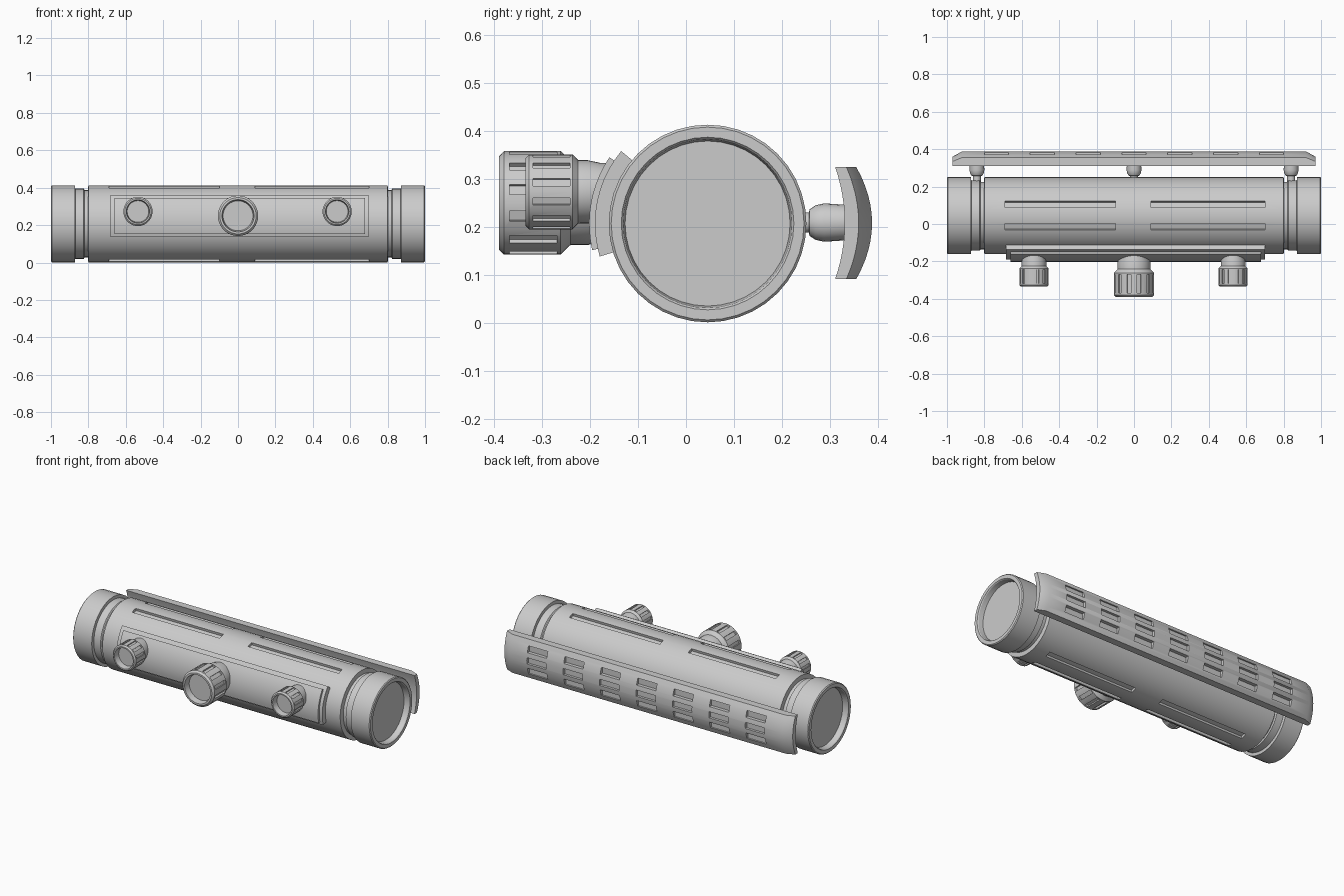
import bpy, bmesh, math
from math import sin, cos, pi, radians
from mathutils import Vector

if "Cube" in bpy.data.objects:
    bpy.data.objects.remove(bpy.data.objects["Cube"])

CY, CZ, R = 0.045, 0.207, 0.206      # main tube axis and radius


def loft(bm, sections):
    """Bridge a list of equal-length point loops and cap both ends."""
    rings = [[bm.verts.new(p) for p in s] for s in sections]
    for a, b in zip(rings, rings[1:]):
        for i in range(len(a)):
            j = (i + 1) % len(a)
            bm.faces.new((a[i], a[j], b[j], b[i]))
    bm.faces.new(rings[0])
    bm.faces.new(rings[-1])


def make(name, solids, smooth=30):
    """Object from one or more lofted solids."""
    bm = bmesh.new()
    for s in solids:
        loft(bm, s)
    bmesh.ops.recalc_face_normals(bm, faces=bm.faces)
    me = bpy.data.meshes.new(name)
    bm.to_mesh(me)
    bm.free()
    ob = bpy.data.objects.new(name, me)
    bpy.context.collection.objects.link(ob)
    shade(ob, smooth)
    return ob


def shade(ob, angle=30):
    bpy.ops.object.select_all(action='DESELECT')
    ob.select_set(True)
    bpy.context.view_layer.objects.active = ob
    bpy.ops.object.shade_smooth_by_angle(angle=radians(angle))


def carve(ob, solids):
    """Cut solids out of an object, then drop the cutter."""
    cutter = make("cutter", solids)
    cutter.hide_render = True
    mod = ob.modifiers.new("cut", 'BOOLEAN')
    mod.operation, mod.solver, mod.object = 'DIFFERENCE', 'EXACT', cutter
    bpy.context.view_layer.objects.active = ob
    bpy.ops.object.modifier_apply(modifier=mod.name)
    bpy.data.objects.remove(cutter)
    shade(ob)


def turn_x(profile, n):
    """Rings around the tube axis from (x, radius) pairs."""
    return [[(x, CY + r * cos(2 * pi * i / n), CZ + r * sin(2 * pi * i / n))
             for i in range(n)] for x, r in profile]


def turn_y(profile, x, z, n):
    """Rings around a y axis from (y, radius) pairs."""
    return [[(x + r * cos(2 * pi * i / n), y, z + r * sin(2 * pi * i / n))
             for i in range(n)] for y, r in profile]


def sector(x0, x1, r0, r1, a0, a1, n):
    """Curved slab coaxial with the tube, angles in degrees from +y."""
    angs = [radians(a0 + (a1 - a0) * i / n) for i in range(n + 1)]
    pts = [(CY + r1 * cos(a), CZ + r1 * sin(a)) for a in angs]
    pts += [(CY + r0 * cos(a), CZ + r0 * sin(a)) for a in reversed(angs)]
    return [[(x, y, z) for y, z in pts] for x in (x0, x1)]


def box(x0, x1, y0, y1, z0, z1):
    return [[(x, y0, z0), (x, y1, z0), (x, y1, z1), (x, y0, z1)] for x in (x0, x1)]


# Main tube: recessed ends, stepped grooves beside the end collars
half = [(-0.965, 0.172), (-0.995, 0.176), (-1.0, 0.180), (-1.0, 0.201), (-0.995, R),
        (-0.872, R), (-0.87, 0.188), (-0.825, 0.188), (-0.82, 0.180),
        (-0.803, 0.180), (-0.80, R)]
tube = make("tube_body", [turn_x(half + [(-x, r) for x, r in reversed(half)], 40)])

# Long slots along the top and bottom of the tube
carve(tube, [sector(x0, x1, 0.190, 0.225, a - 5, a + 5, 2)
             for x0, x1 in ((-0.69, -0.10), (0.09, 0.70))
             for a in (73, 107, 253, 287)])

# Front control plate in two layers
make("control_plate_base", [sector(-0.685, 0.70, 0.19, 0.235, 140, 197, 10)])
make("control_plate_top", [sector(-0.66, 0.68, 0.20, 0.247, 146, 193, 10)])


def knob(name, x, z, r, y0, y1, neck):
    """Dial with domed neck, chamfered grip, dished face and grip notches."""
    c = r * 0.1
    prof = [(-0.15, neck * 0.9), (-0.18, neck * 0.92), (-0.205, neck), (y0 + 0.004, neck),
            (y0, r - 1.5 * c), (y0 - 1.5 * c, r), (y1 + c, r), (y1, r - c),
            (y1, r * 0.80), (y1 + 0.035, r * 0.74)]
    ob = make(name, [turn_y(prof, x, z, 36)])
    cuts = []
    for k in range(12):
        a = 2 * pi * (k + 0.5) / 12
        out, side = Vector((cos(a), 0, sin(a))), Vector((-sin(a), 0, cos(a)))
        w = r * 0.10
        cuts.append([[Vector((x, y, z)) + out * d * r + side * s * w
                      for d, s in ((0.9, -1), (1.2, -1), (1.2, 1), (0.9, 1))]
                     for y in (y0 - r * 0.22, y1 + r * 0.2)])
    carve(ob, cuts)


knob("large_knob", 0, 0.25, 0.108, -0.245, -0.39, 0.088)
for side, x in (("left", -0.535), ("right", 0.53)):
    knob("small_knob_" + side, x, 0.273, 0.078, -0.225, -0.335, 0.066)

# Rear guard: curved cross-section, outer face sloping in at both ends
def guard_section(x, drop):
    zs = [-0.117 + 0.234 * i / 12 for i in range(13)]
    outer = [(x, 0.388 - drop - 0.033 * (z / 0.117) ** 2 * (1 - drop * 8), 0.208 + z) for z in zs]
    inner = [(x, 0.331 - 0.020 * (z / 0.117) ** 2, 0.208 + z) for z in reversed(zs)]
    return outer + inner


guard = make("rear_guard", [[guard_section(-0.97, 0.028), guard_section(-0.92, 0),
                             guard_section(0.92, 0), guard_section(0.97, 0.028)]])

# Vent recesses, three rows of seven, following the guard curve
vents = []
for col in range(7):
    x = (col - 3) * 0.245
    for z in (-0.066, 0, 0.066):
        y = 0.388 - 0.033 * (z / 0.117) ** 2
        vents.append(box(x - 0.065, x + 0.065, y - 0.016, y + 0.05,
                         0.208 + z - 0.019, 0.208 + z + 0.019))
carve(guard, vents)

# Posts joining the guard to the tube
for side, x in (("left", -0.84), ("middle", 0), ("right", 0.84)):
    make("guard_post_" + side, [turn_y(
        [(0.215, 0.021), (0.256, 0.021), (0.258, 0.028), (0.270, 0.036),
         (0.288, 0.040), (0.335, 0.037)], x, 0.209, 20)])
